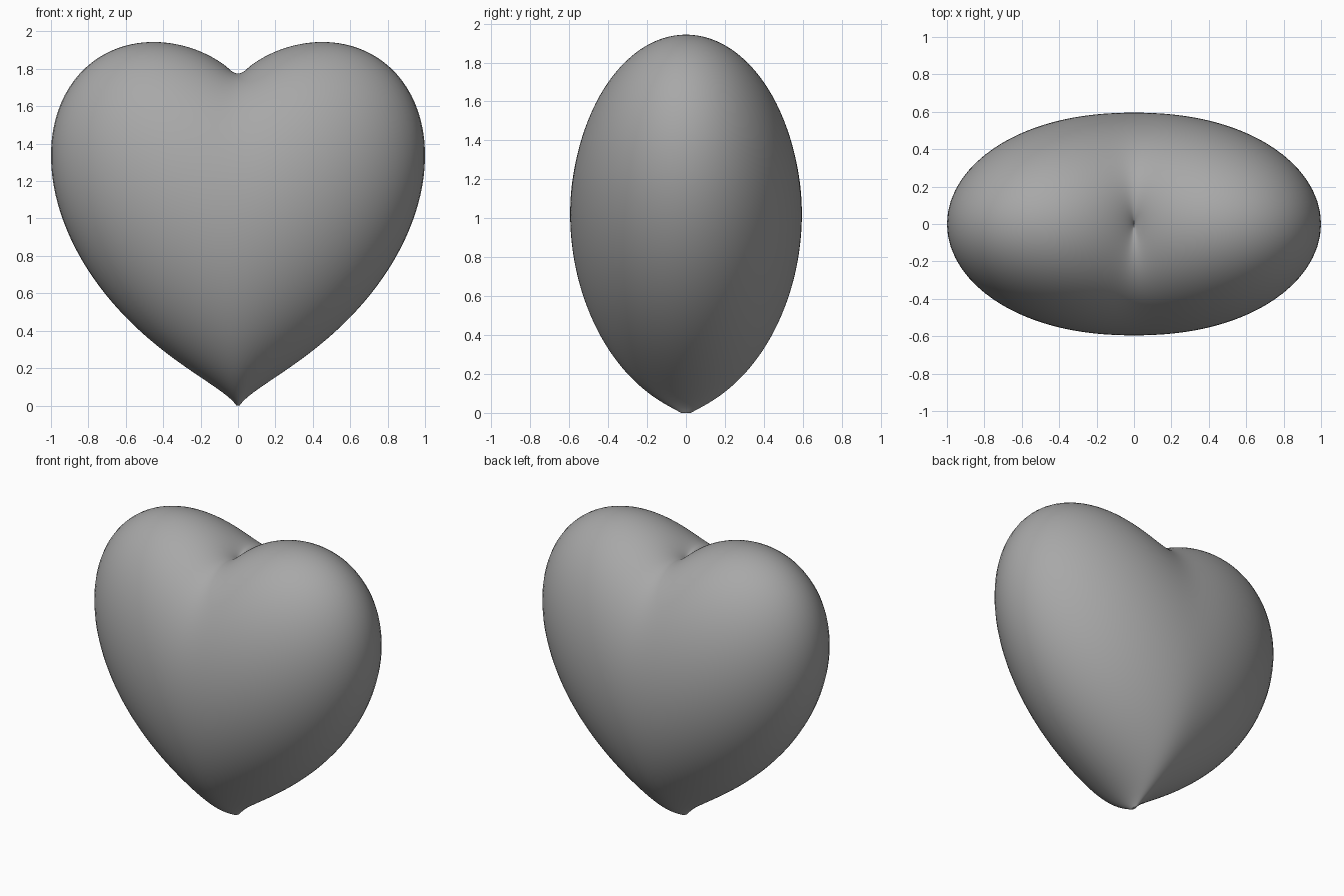
import bpy
import bmesh
from math import sin, cos, atan2, acos, pi

cube = bpy.data.objects.get("Cube")
if cube:
    bpy.data.objects.remove(cube)

SCALE = 0.878      # half width becomes 1
TIP = -0.977       # blunted point at the bottom


def heart_radius(x, y, z):
    """Distance from the centre to the heart surface along a unit direction."""
    a = x * x + 2.25 * y * y + z * z
    b = z * (x * x + 0.1125 * y * y) ** (1 / 3)
    low, high = 0.0, 3.0
    for _ in range(40):
        r = (low + high) / 2
        if a * r * r - 1 - b * r ** (5 / 3) < 0:
            low = r
        else:
            high = r
    return low


# Sphere with rings gathered at the poles and meridians gathered at the crease
bm = bmesh.new()
bmesh.ops.create_uvsphere(bm, u_segments=160, v_segments=128, radius=1)
for v in bm.verts:
    theta = acos(max(-1, min(1, v.co.z)))
    phi = atan2(v.co.y, v.co.x)
    theta -= 0.4 * sin(2 * theta)
    phi += 0.3 * sin(2 * phi)
    d = (sin(theta) * cos(phi), sin(theta) * sin(phi), cos(theta))
    r = heart_radius(*d)
    x, y, z = (c * r for c in d)
    v.co = (x * SCALE, y * SCALE, (max(z, TIP) - TIP) * SCALE)

mesh = bpy.data.meshes.new("heart")
bm.to_mesh(mesh)
bm.free()
heart = bpy.data.objects.new("heart", mesh)
bpy.context.collection.objects.link(heart)

# Plain mid grey surface
grey = bpy.data.materials.new("mid_grey")
grey.use_nodes = True
colour = (0.39, 0.39, 0.39, 1)
grey.diffuse_color = colour
grey.node_tree.nodes["Principled BSDF"].inputs["Base Color"].default_value = colour
mesh.materials.append(grey)

# Smooth shading
bpy.ops.object.select_all(action='DESELECT')
heart.select_set(True)
bpy.context.view_layer.objects.active = heart
bpy.ops.object.shade_smooth_by_angle(angle=pi / 4)
